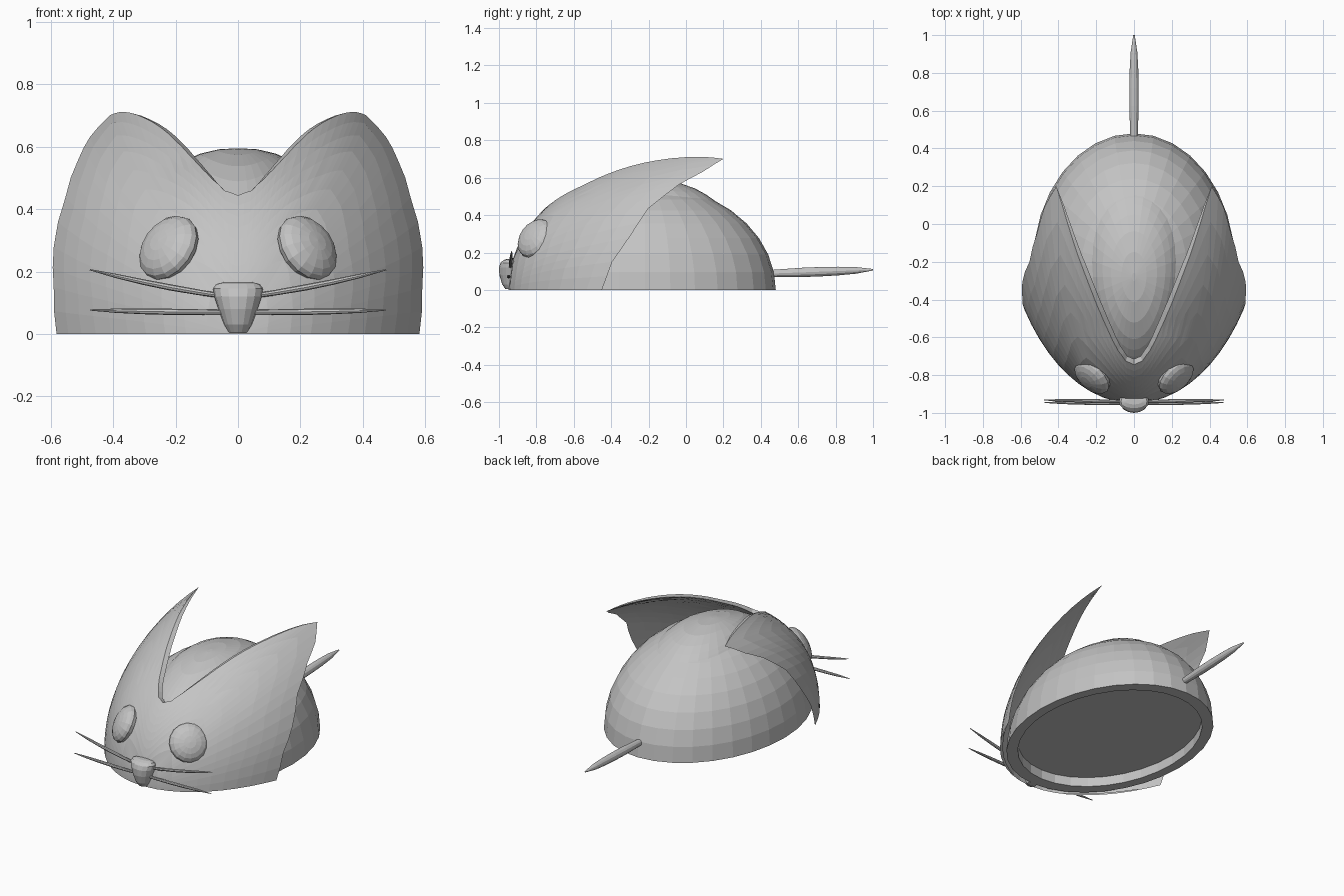
import bpy, bmesh, math
from mathutils import Vector

cube = bpy.data.objects.get("Cube")
if cube:
    bpy.data.objects.remove(cube, do_unlink=True)

grey = bpy.data.materials.new("plain grey")
grey.use_nodes = True
COLOUR = (0.55, 0.55, 0.55, 1)
grey.diffuse_color = COLOUR
grey.node_tree.nodes["Principled BSDF"].inputs["Base Color"].default_value = COLOUR


def loft(name, rows, closed=True, caps=True):
    """Skin rows of points with quads."""
    bm = bmesh.new()
    rings = [[bm.verts.new(p) for p in row] for row in rows]
    count = len(rings[0])
    for a, b in zip(rings, rings[1:]):
        for i in range(count if closed else count - 1):
            j = (i + 1) % count
            bm.faces.new((a[i], a[j], b[j], b[i]))
    if caps:
        bm.faces.new(rings[0])
        bm.faces.new(rings[-1])
    bmesh.ops.remove_doubles(bm, verts=bm.verts, dist=0.0005)
    bmesh.ops.recalc_face_normals(bm, faces=bm.faces)
    mesh = bpy.data.meshes.new(name)
    bm.to_mesh(mesh)
    bm.free()
    mesh.materials.append(grey)
    obj = bpy.data.objects.new(name, mesh)
    bpy.context.collection.objects.link(obj)
    return obj


def ellipse(rx, ry, z, cy=0.0, n=32):
    angles = [math.tau * i / n for i in range(n)]
    return [(rx * math.cos(t), cy + ry * math.sin(t), z) for t in angles]


def spindle(name, start, end, radii, sag=0.0, n=8):
    """Tapered round rod along a slightly sagging line."""
    start, end = Vector(start), Vector(end)
    turn = (end - start).to_track_quat('Z', 'Y')
    rows = []
    for k, r in enumerate(radii):
        f = k / (len(radii) - 1)
        centre = start.lerp(end, f) - Vector((0, 0, sag * math.sin(math.pi * f)))
        rows.append([centre + turn @ Vector(p) for p in ellipse(r, r, 0, n=n)])
    return loft(name, rows)


# Body: half-egg dome with a shallow recess underneath
BODY_Y, BODY_W, BODY_L, BODY_H = -0.22, 0.535, 0.70, 0.565
rows = [ellipse(BODY_W * 0.89, BODY_L * 0.89, z, BODY_Y) for z in (0.06, 0)]
for k in range(10):
    t = math.radians(88) * k / 9
    rows.append(ellipse(BODY_W * math.cos(t), BODY_L * math.cos(t),
                        BODY_H * math.sin(t), BODY_Y))
loft("body", rows)


# Raised egg-shaped pad along the back
def pad_ring(r):
    ring = []
    for x, y, _ in ellipse(r, r, 0):
        px, py = 0.22 * x * (1 + 0.2 * y), -0.28 + 0.44 * y
        inside = 1 - (px / BODY_W) ** 2 - ((py - BODY_Y) / BODY_L) ** 2
        ring.append((px, py, BODY_H * math.sqrt(inside) + 0.034 * (1 - r ** 4) - 0.003))
    return ring


loft("back_pad", [pad_ring(r) for r in (1, 0.96, 0.88, 0.75, 0.55, 0.3, 0.05)])

# Hood: rear edge as (angle around the section, y), from the ground to the notch
EDGE = [(0, -0.45), (13, -0.395), (23, -0.305), (35, -0.2), (43.7, -0.04), (48.7, 0.09),
        (55.2, 0.2), (58, 0.1), (60.3, 0), (63.9, -0.16), (67.2, -0.29), (70.5, -0.42),
        (73.5, -0.52), (77, -0.62), (79.5, -0.67), (84, -0.725), (90, -0.745)]
TIP = 55.2
half = []
for (a0, y0), (a1, y1) in zip(EDGE, EDGE[1:]):
    half += [(a0, y0), ((a0 + a1) / 2, (y0 + y1) / 2)]
half.append(EDGE[-1])
spokes = half + [(180 - a, y) for a, y in reversed(half[:-1])]
FRONT = -0.95


def hood_point(angle, y_end, s):
    """Point on the outer hood, s running from the nose to the rear edge."""
    t = math.radians(angle)
    y = FRONT + (y_end - FRONT) * s ** 1.7
    swell = math.sqrt(max(0, 1 - ((0.2 - y) / 1.15) ** 2))
    bulge = 1 + 0.025 * math.sin(2 * t) ** 2
    width = 0.705 * swell * bulge
    height = swell * bulge * (0.76 + 0.1 * abs(y + 0.55))
    return width * math.cos(t), y, height * math.sin(t)


def lining_point(angle, y_end, s):
    """Inner wall: tapers to nothing at the ears, leaves a lip along the notch."""
    x, y, z = hood_point(angle, y_end, s)
    lip = max(0, min(angle, 180 - angle) - TIP) / (90 - TIP) * s
    thin = 1 - 0.12 * (1 - s)
    return x * (thin - 0.25 * lip), y + 0.03 * lip, z * (thin - 0.03 * lip)


STEPS = 10
rows = []
for angle, y_end in spokes:
    outer = [hood_point(angle, y_end, k / STEPS) for k in range(STEPS + 1)]
    inner = [lining_point(angle, y_end, k / STEPS) for k in range(STEPS, -1, -1)]
    rows.append(outer + inner)
loft("eared_hood", rows, caps=False)

# Eyes and whiskers on each side
for side, label in ((1, "left"), (-1, "right")):
    turn = Vector((0.62 * side, -0.62, 0.46)).to_track_quat('Z', 'Y')
    centre = Vector((0.222 * side, -0.805, 0.275))
    rows = []
    for k in range(11):
        t = math.pi * (k / 10 - 0.5)
        r = max(0.114 * math.cos(t), 0.001)
        rows.append([centre + turn @ Vector(p)
                     for p in ellipse(r, r, 0.055 * math.sin(t), n=16)])
    loft(label + "_eye", rows)
    taper = (0.007, 0.009, 0.01, 0.009, 0.007, 0.002)
    spindle(label + "_upper_whisker", (0.04 * side, -0.94, 0.12),
            (0.475 * side, -0.932, 0.206), taper, 0.006)
    spindle(label + "_lower_whisker", (0.04 * side, -0.95, 0.07),
            (0.475 * side, -0.945, 0.077), taper, 0.002)

# Nose: rounded wedge, narrow at the bottom
NOSE = [(0.004, 0.03, 0.025), (0.03, 0.045, 0.043), (0.08, 0.063, 0.058),
        (0.12, 0.076, 0.06), (0.145, 0.08, 0.052), (0.16, 0.07, 0.035), (0.166, 0.045, 0.015)]
loft("nose", [ellipse(w, d, z, -0.94, 16) for z, w, d in NOSE])

# Tail
spindle("tail", (0, 0.44, 0.087), (0, 1.0, 0.108),
        (0.019, 0.022, 0.025, 0.025, 0.023, 0.018, 0.004), 0, 12)
